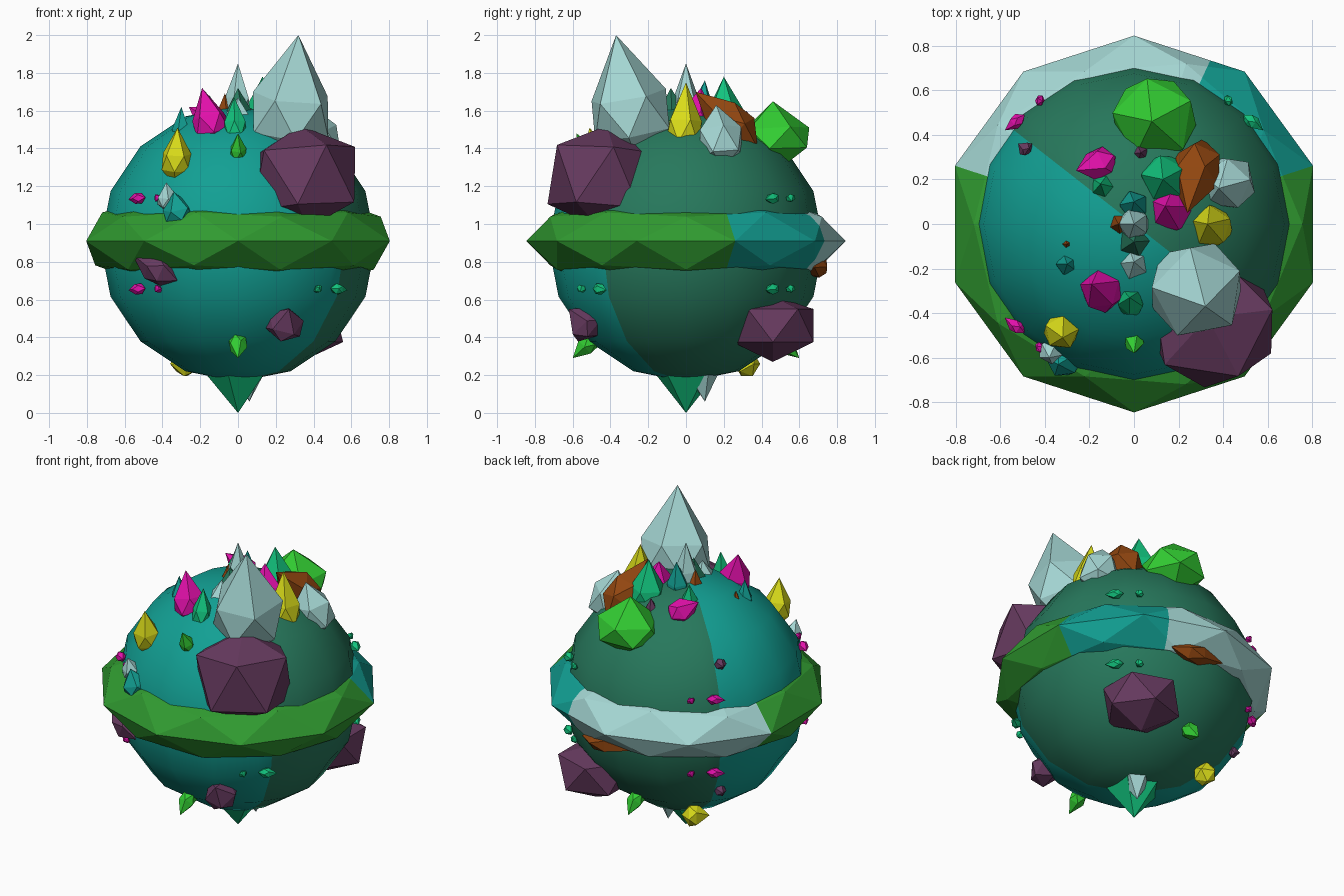
import bpy, bmesh, math
from mathutils import Vector

if "Cube" in bpy.data.objects:
    bpy.data.objects.remove(bpy.data.objects["Cube"])

# Palette
PALETTE = {
    "teal": (.006, .352, .296), "dark_green": (.020, .188, .107),
    "leaf_green": (.030, .328, .030), "bright_green": (.032, .61, .032),
    "mint": (.006, .546, .205), "pale_blue": (.376, .68, .658),
    "purple": (.133, .042, .114), "magenta": (.752, .005, .402),
    "yellow": (.70, .716, .01), "brown": (.283, .061, .005)}
MATS = {}
for key, rgb in PALETTE.items():
    MATS[key] = bpy.data.materials.new(key)
    MATS[key].diffuse_color = (*rgb, 1)


def finish(bm, name, mats, loc=(0, 0, 0)):
    mesh = bpy.data.meshes.new(name)
    bm.to_mesh(mesh)
    bm.free()
    ob = bpy.data.objects.new(name, mesh)
    ob.location = loc
    for m in mats:
        mesh.materials.append(MATS[m])
    bpy.context.collection.objects.link(ob)
    return ob


def cut(bm, azimuth):
    """Slice along the vertical plane through the axis at an azimuth."""
    a = math.radians(azimuth)
    normal = Vector((-math.sin(a), math.cos(a), 0))
    bmesh.ops.bisect_plane(bm, geom=bm.verts[:] + bm.edges[:] + bm.faces[:],
                           plane_co=(0, 0, 0), plane_no=normal, dist=1e-5)
    return normal


def gem(name, mat, tip, base, r, upper=.55, lower=.28):
    """Five-sided crystal: an icosahedron stretched from base to tip."""
    tip, base = Vector(tip), Vector(base)
    axis = tip - base
    rot = axis.to_track_quat('Z', 'Y') if axis.xy.length > 1e-4 else \
        Vector((0, 0, axis.z)).to_track_quat('Z', 'Y')
    bm = bmesh.new()
    bmesh.ops.create_icosphere(bm, subdivisions=1, radius=1)
    for v in bm.verts:
        z = v.co.z
        f = 1 if z > .9 else upper if z > 0 else lower if z > -.9 else 0
        v.co = base + rot @ Vector((v.co.x * r * 1.1, v.co.y * r * 1.1, f * axis.length))
    finish(bm, name, [mat])


# Round core, one half teal and the other dark green
bm = bmesh.new()
bmesh.ops.create_uvsphere(bm, u_segments=16, v_segments=8, radius=.73)
n = cut(bm, 142)
for f in bm.faces:
    f.smooth = True
    f.material_index = 0 if f.calc_center_median().dot(n) < 0 else 1
    if n.dot(Vector((-1, -1, 0))) > 0:
        f.material_index = 1 - f.material_index
finish(bm, "core", ["teal", "dark_green"], (0, 0, .895))

# Faceted belt: a flattened decagonal ball
bm = bmesh.new()
bmesh.ops.create_icosphere(bm, subdivisions=2, radius=.845)
for v in bm.verts:
    v.co.z *= .34
cut(bm, 65)
cut(bm, 18)
cut(bm, 162)
for f in bm.faces:
    c = f.calc_center_median()
    az = math.degrees(math.atan2(c.y, c.x))
    f.material_index = 1 if 18 < az < 65 else 2 if 65 <= az < 162 else 0
finish(bm, "belt", ["leaf_green", "teal", "pale_blue"], (0, 0, .91))

# Large crystals
gem("main_crystal", "pale_blue", (.32, -.37, 2.0), (.25, -.24, 1.28), .215)
gem("front_boulder", "purple", (.33, -.42, 1.52), (.37, -.46, .98), .29, .76, .2)
gem("back_boulder", "bright_green", (.08, .46, 1.65), (.10, .48, 1.28), .19, .6, .3)
gem("low_boulder", "purple", (.33, .46, .62), (.33, .46, .27), .23, .8, .3)
gem("bottom_spike", "mint", (0, 0, 0), (0, 0, .45), .17)
gem("bottom_side_spike", "pale_blue", (.06, .10, .06), (.05, .06, .45), .11)

# Crown crystals
gem("crown_spike", "pale_blue", (0, 0, 1.85), (0, 0, 1.45), .07)
gem("crown_teal", "teal", (0, .10, 1.76), (0, .07, 1.45), .065)
gem("crown_dark", "dark_green", (0, -.08, 1.72), (0, -.07, 1.45), .075)
gem("crown_brown", "brown", (-.07, 0, 1.69), (-.05, 0, 1.45), .06)
gem("crown_purple", "purple", (.03, .32, 1.60), (.03, .31, 1.45), .035)
gem("crown_mint", "mint", (.13, .20, 1.78), (.14, .21, 1.38), .105)
gem("crown_magenta", "magenta", (.14, .08, 1.72), (.18, .04, 1.42), .10)
gem("crown_yellow", "yellow", (.33, 0, 1.75), (.36, -.02, 1.30), .095)
gem("crown_ridge", "brown", (.24, .05, 1.70), (.31, .38, 1.40), .11)
gem("right_pale", "pale_blue", (.38, .16, 1.63), (.45, .20, 1.30), .12, .6, .2)
gem("centre_pale", "pale_blue", (0, -.17, 1.67), (0, -.19, 1.40), .09)
gem("front_mint", "mint", (-.02, -.33, 1.67), (-.01, -.37, 1.38), .06)
gem("front_magenta", "magenta", (-.19, -.27, 1.72), (-.11, -.32, 1.38), .095)
gem("back_magenta", "magenta", (-.26, .24, 1.62), (-.07, .29, 1.48), .075)
gem("left_mint", "mint", (-.15, .18, 1.68), (-.13, .15, 1.42), .06)
gem("left_teal", "teal", (-.30, -.18, 1.62), (-.30, -.18, 1.36), .05)
gem("left_brown", "brown", (-.30, -.09, 1.58), (-.30, -.09, 1.45), .025)

# Front face crystals
gem("front_yellow", "yellow", (-.32, -.51, 1.51), (-.33, -.46, 1.20), .08)
gem("front_green", "bright_green", (0, -.58, 1.48), (0, -.48, 1.30), .045)
gem("front_pale", "pale_blue", (-.38, -.60, 1.22), (-.37, -.55, 1.06), .055)
gem("front_teal", "teal", (-.34, -.63, 1.17), (-.30, -.59, .98), .08)
gem("low_front_purple", "purple", (.27, -.62, .55), (.23, -.46, .41), .10)
gem("low_left_purple", "purple", (-.56, -.50, .84), (-.32, -.60, .70), .08)

# Underside crystals
for side, y in (("front", -1), ("back", 1)):
    gem(f"low_{side}_green", "bright_green", (0, y * .60, .29), (0, y * .46, .42), .05)
gem("low_back_yellow", "yellow", (-.36, .27, .26), (-.22, .36, .26), .07)
gem("belt_brown", "brown", (-.10, .71, .78), (.28, .68, .77), .06)

# Small shards repeated around the core
for i, z in enumerate((1.13, .65)):
    for y in (-1, 1):
        for x, mat in ((-1, "magenta"), (1, "mint")):
            gem(f"shard_{mat}_{i}_{y}", mat, (x * .58, y * .42, z),
                (x * .49, y * .49, z + .01), .03)
            gem(f"chip_{mat}_{i}_{y}", mat, (x * .44, y * .56, z - .01),
                (x * .41, y * .55, z + .02), .025)
for i, z in enumerate((1.31, .48)):
    gem(f"purple_chip_{i}", "purple", (-.52, .36, z), (-.46, .32, z), .035)

for m in bpy.data.materials:
    if m.users and not m.is_grease_pencil:
        m.use_nodes = True
        m.node_tree.nodes["Principled BSDF"].inputs["Base Color"].default_value = m.diffuse_color
